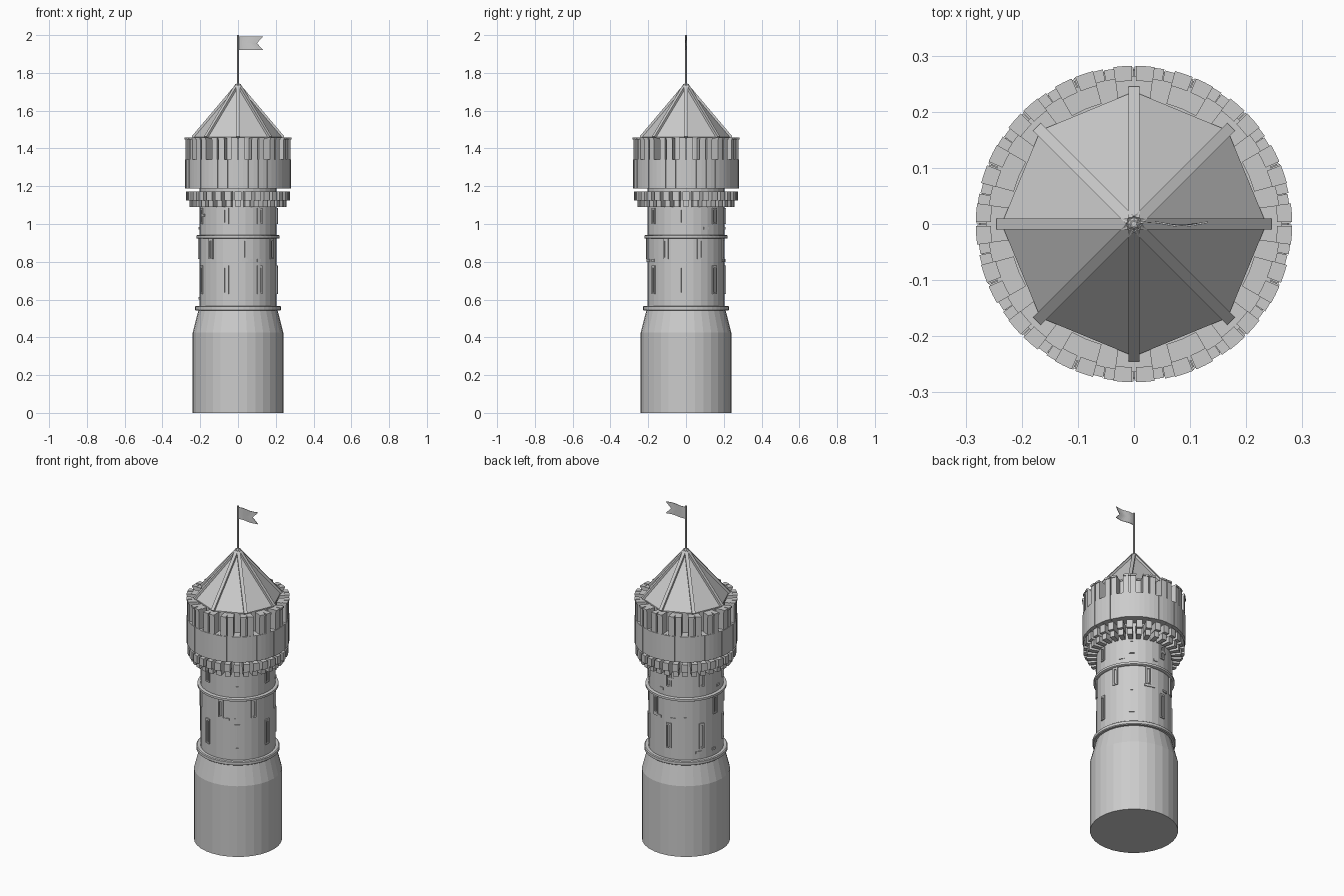
import bpy, bmesh, random
from math import sin, cos, pi, radians, atan2, hypot
from mathutils import Matrix, Vector

if "Cube" in bpy.data.objects:
    bpy.data.objects.remove(bpy.data.objects["Cube"])

random.seed(4)

def finish(bm, name):
    bmesh.ops.recalc_face_normals(bm, faces=bm.faces[:])
    me = bpy.data.meshes.new(name)
    bm.to_mesh(me)
    bm.free()
    ob = bpy.data.objects.new(name, me)
    bpy.context.collection.objects.link(ob)
    return ob

def lathe(name, profile, seg=32):
    """Closed solid of revolution from (radius, z) points, bottom to top."""
    bm = bmesh.new()
    rings = [[bm.verts.new((r * cos(2 * pi * i / seg), r * sin(2 * pi * i / seg), z))
              for i in range(seg)] for r, z in profile]
    for a, b in zip(rings, rings[1:]):
        for i in range(seg):
            j = (i + 1) % seg
            bm.faces.new((a[i], a[j], b[j], b[i]))
    bm.faces.new(rings[0][::-1])
    bm.faces.new(rings[-1])
    return finish(bm, name)

def wedge(bm, r0, r1, mid, half, z0, z1, steps=2):
    """Curved block: radii r0..r1, mid angle +- half (degrees), z0..z1."""
    angs = [radians(mid - half + 2 * half * i / steps) for i in range(steps + 1)]
    pts = [(r1 * cos(a), r1 * sin(a)) for a in angs]
    pts += [(r0 * cos(a), r0 * sin(a)) for a in reversed(angs)]
    lo = [bm.verts.new((x, y, z0)) for x, y in pts]
    hi = [bm.verts.new((x, y, z1)) for x, y in pts]
    bm.faces.new(lo[::-1])
    bm.faces.new(hi)
    n = len(pts)
    for i in range(n):
        j = (i + 1) % n
        bm.faces.new((lo[i], lo[j], hi[j], hi[i]))

# Stone body
lathe("base", [(.24, 0), (.24, .425), (.208, .55)])
lathe("shaft", [(.205, .54), (.205, 1.2)])
lathe("lower_band", [(.222, .542), (.227, .546), (.227, .562), (.222, .566)], 48)
lathe("upper_band", [(.215, .922), (.221, .925), (.221, .938), (.215, .941)], 48)

# Framed slit windows in three rows
bm = bmesh.new()
for k in range(7):
    a = -5 + k * 360 / 7
    for mid, z0, z1 in ((a, .63, .78), (a + 180 / 7, .815, .922), (a, 1.0, 1.085)):
        for s in (-1, 1):
            wedge(bm, .2, .211, mid + s * 3, 1.1, z0, z1)
        wedge(bm, .2, .211, mid, 4.1, z1 - .012, z1)
        wedge(bm, .2, .211, mid, 4.1, z0, z0 + .008)
finish(bm, "window_frames")

# Scattered proud bricks
bm = bmesh.new()
for k in range(14):
    wedge(bm, .2, .209, random.uniform(0, 360), random.uniform(3, 5),
          (z := random.choice((.6, .71, .8, .97, 1.04))), z + .014)
finish(bm, "loose_bricks")

# Two-step corbels under the gallery
bm = bmesh.new()
for k in range(32):
    a = k * 11.25
    wedge(bm, .195, .276, a, 3.6, 1.125, 1.172)
    wedge(bm, .195, .258, a, 3.2, 1.09, 1.125)
finish(bm, "corbels")

# Gallery drum faced with upright panels
lathe("gallery_core", [(.274, 1.19), (.274, 1.338)])
bm = bmesh.new()
for k in range(32):
    wedge(bm, .26, .279 + .002 * (k % 2), k * 11.25 + 5.625, 5.5, 1.188, 1.341)
finish(bm, "gallery_panels")
lathe("inner_wall", [(.217, 1.33), (.217, 1.46)])

# Merlons, each with an arrow slit on its outer face
bm = bmesh.new()
for k in range(16):
    a = k * 22.5
    wedge(bm, .222, .264, a, 7.4, 1.335, 1.455)
    for s in (-1, 1):
        wedge(bm, .255, .278, a + s * 4.1, 3.3, 1.335, 1.45)
        wedge(bm, .255, .282, a + s * 4.1, 3.4, 1.447, 1.458)
finish(bm, "merlons")

# Eight-sided roof with hip ribs
lathe("roof", [(.236, 1.452), (.236, 1.46), (.006, 1.732)], 8)
bm = bmesh.new()
slope = atan2(.272, .230)
length = hypot(.272, .230) + .006
for k in range(8):
    m = (Matrix.Rotation(k * pi / 4, 4, 'Z') @ Matrix.Translation((.122, 0, 1.597))
         @ Matrix.Rotation(slope, 4, 'Y') @ Matrix.Diagonal((length, .019, .016, 1)))
    bmesh.ops.create_cube(bm, size=1, matrix=m)
finish(bm, "roof_ribs")
lathe("finial", [(.015, 1.715), (.015, 1.735), (.007, 1.745)], 8)
lathe("flag_pole", [(.005, 1.73), (.005, 2.0)], 8)

# Waving swallow-tail flag
bm = bmesh.new()
n = 10
rows = []
for j, (z, tip) in enumerate(((1.922, .132), (1.957, .1), (1.992, .132))):
    rows.append([bm.verts.new((tip * i / n, .004 * sin(tip * i / n * 55), z)) for i in range(n + 1)])
for lo, hi in zip(rows, rows[1:]):
    for i in range(n):
        bm.faces.new((lo[i], lo[i + 1], hi[i + 1], hi[i]))
flag = finish(bm, "flag")
mod = flag.modifiers.new("thickness", 'SOLIDIFY')
mod.thickness = .003
mod.offset = 0
